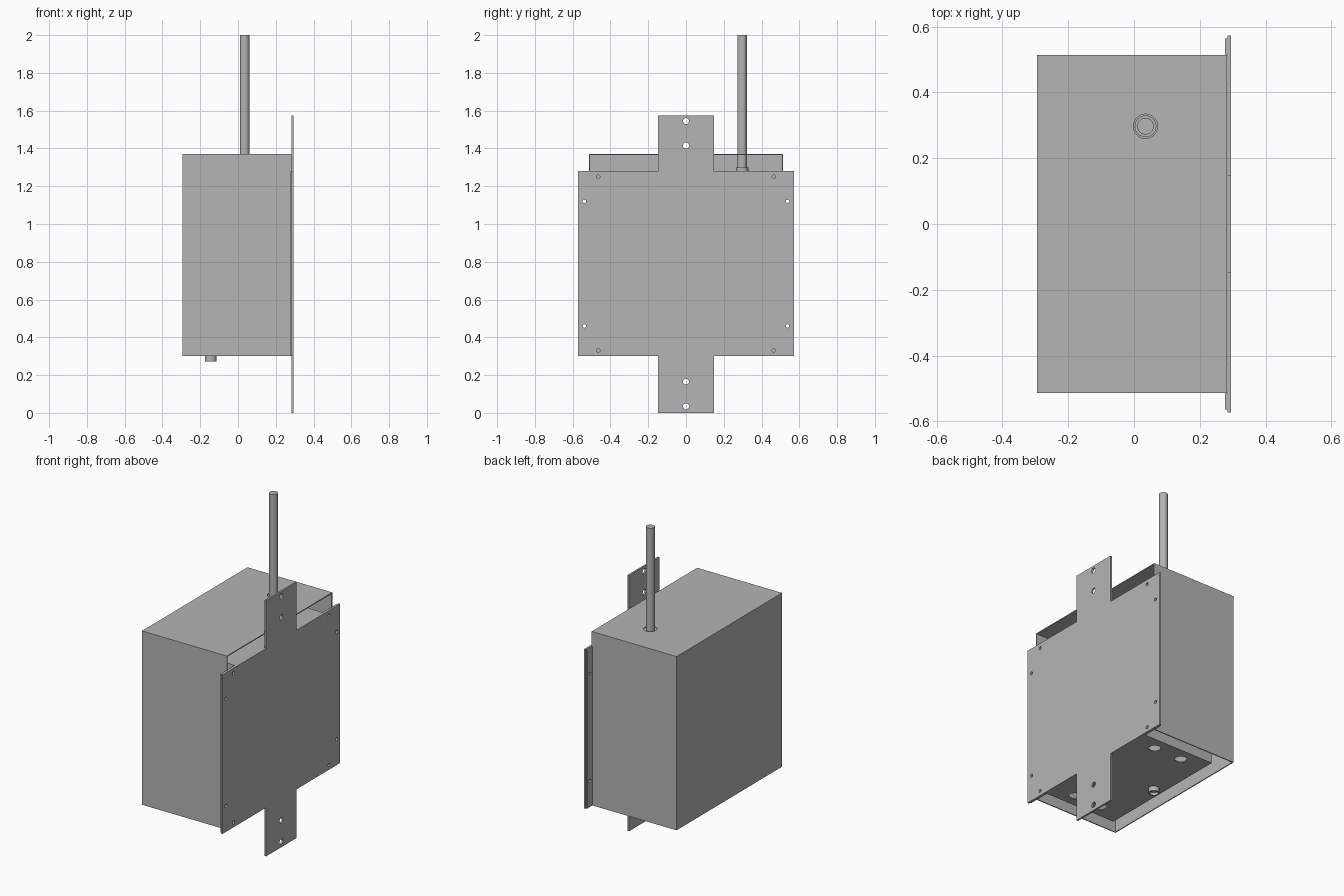
import bpy, bmesh, math
from mathutils import Vector, Matrix

cube = bpy.data.objects.get("Cube")
if cube:
    bpy.data.objects.remove(cube, do_unlink=True)

steel = bpy.data.materials.new("grey_steel")
steel.use_nodes = True
GREY = (0.46, 0.46, 0.46, 1)
steel.diffuse_color = GREY
steel.node_tree.nodes["Principled BSDF"].inputs["Base Color"].default_value = GREY

SHEET = 0.006


def add(name, bm):
    bmesh.ops.recalc_face_normals(bm, faces=bm.faces)
    mesh = bpy.data.meshes.new(name)
    bm.to_mesh(mesh)
    bm.free()
    mesh.materials.append(steel)
    obj = bpy.data.objects.new(name, mesh)
    bpy.context.collection.objects.link(obj)
    return obj


def activate(obj):
    bpy.ops.object.select_all(action='DESELECT')
    obj.select_set(True)
    bpy.context.view_layer.objects.active = obj


def box_bm(lo, hi):
    lo, hi = Vector(lo), Vector(hi)
    bm = bmesh.new()
    bmesh.ops.create_cube(bm, size=1, matrix=Matrix.Translation((lo + hi) / 2)
                          @ Matrix.Diagonal((*(hi - lo), 1)))
    return bm


def shell(name, lo, hi, open_sides):
    """Folded sheet box, open towards the given directions."""
    bm = box_bm(lo, hi)
    bm.normal_update()
    gone = [f for f in bm.faces if any(f.normal.dot(Vector(d)) > 0.9 for d in open_sides)]
    bmesh.ops.delete(bm, geom=gone, context='FACES')
    mesh = bpy.data.meshes.new(name)
    bm.to_mesh(mesh)
    bm.free()
    mesh.materials.append(steel)
    obj = bpy.data.objects.new(name, mesh)
    bpy.context.collection.objects.link(obj)
    mod = obj.modifiers.new("sheet", 'SOLIDIFY')
    mod.thickness, mod.offset, mod.use_even_offset = SHEET, -1, True
    activate(obj)
    bpy.ops.object.modifier_apply(modifier=mod.name)
    return obj


def rod(name, x, y, z0, z1, r, sides=32):
    bm = bmesh.new()
    bmesh.ops.create_cone(bm, cap_ends=True, segments=sides, radius1=r, radius2=r,
                          depth=z1 - z0, matrix=Matrix.Translation((x, y, (z0 + z1) / 2)))
    return add(name, bm)


def drill(obj, holes, axis):
    """Cut round holes given as (centre, radius) along x or z."""
    bm = bmesh.new()
    turn = Matrix.Rotation(math.pi / 2, 4, 'Y') if axis == 'X' else Matrix()
    for centre, r in holes:
        bmesh.ops.create_cone(bm, cap_ends=True, segments=24, radius1=r, radius2=r,
                              depth=0.08, matrix=Matrix.Translation(centre) @ turn)
    cutter = add("hole_cutter", bm)
    cutter.hide_render = True
    mod = obj.modifiers.new("holes", 'BOOLEAN')
    mod.operation, mod.object, mod.solver = 'DIFFERENCE', cutter, 'EXACT'
    activate(obj)
    bpy.ops.object.modifier_apply(modifier=mod.name)
    bpy.data.objects.remove(cutter, do_unlink=True)


def smooth(obj):
    activate(obj)
    bpy.ops.object.shade_smooth_by_angle(angle=math.radians(40))


LOW, HIGH = 0.30, 1.28
ROD_X, ROD_Y = 0.035, 0.297

# Outer cover, open at the mounting side and below
cover = shell("cover", (-0.295, -0.513, LOW), (0.283, 0.513, 1.37), [(1, 0, 0), (0, 0, -1)])
drill(cover, [((ROD_X, ROD_Y, 1.37), 0.037)], 'Z')

# Inner housing, open only towards the mounting plate
housing = shell("inner_housing", (-0.208, -0.427, LOW + 0.002), (0.283, 0.427, HIGH - 0.002), [(1, 0, 0)])
drill(housing, [((x, y, LOW), 0.033) for x in (-0.05, 0.14) for y in (-0.347, 0.347)], 'Z')

# Mounting plate with a tab above and below
outline = [(0.147, 0), (0.147, LOW), (0.573, LOW), (0.573, HIGH), (0.147, HIGH), (0.147, 1.575)]
outline += [(-y, z) for y, z in reversed(outline)]
bm = bmesh.new()
face = bm.faces.new([bm.verts.new((0.284, y, z)) for y, z in outline])
grown = bmesh.ops.extrude_face_region(bm, geom=[face])
bmesh.ops.translate(bm, vec=(0.011, 0, 0),
                    verts=[v for v in grown["geom"] if isinstance(v, bmesh.types.BMVert)])
plate = add("mounting_plate", bm)
side_holes = [(s * 0.538, z) for s in (-1, 1) for z in (0.46, 1.12)]
corner_holes = [(s * 0.465, z) for s in (-1, 1) for z in (0.33, 1.25)]
holes = [((0.289, 0, z), 0.016) for z in (0.035, 0.165, 1.415, 1.545)]
holes += [((0.289, y, z), 0.0095) for y, z in side_holes + corner_holes]
drill(plate, holes, 'X')

# Folded flanges on the cover and on the housing
for side, s in (("right", -1), ("left", 1)):
    for part, a, b, row in (("cover", 0.513, 0.564, side_holes),
                            ("housing", 0.427, 0.5, corner_holes)):
        y0, y1 = sorted((s * a, s * b))
        flange = add(f"{side}_{part}_flange",
                     box_bm((0.277, y0, LOW + 0.001), (0.2835, y1, HIGH - 0.001)))
        drill(flange, [((0.28, y, z), 0.0095) for y, z in row if y * s > 0], 'X')

# Upright rod with its collar
smooth(rod("upright_rod", ROD_X, ROD_Y, 1.26, 2.0, 0.025))
smooth(rod("rod_collar", ROD_X, ROD_Y, 1.275, 1.30, 0.033))

# Short outlet tube under the housing
outlet = rod("outlet_tube", -0.145, 0, 0.273, 0.303, 0.031)
drill(outlet, [((-0.145, 0, 0.25), 0.024)], 'Z')
smooth(outlet)
